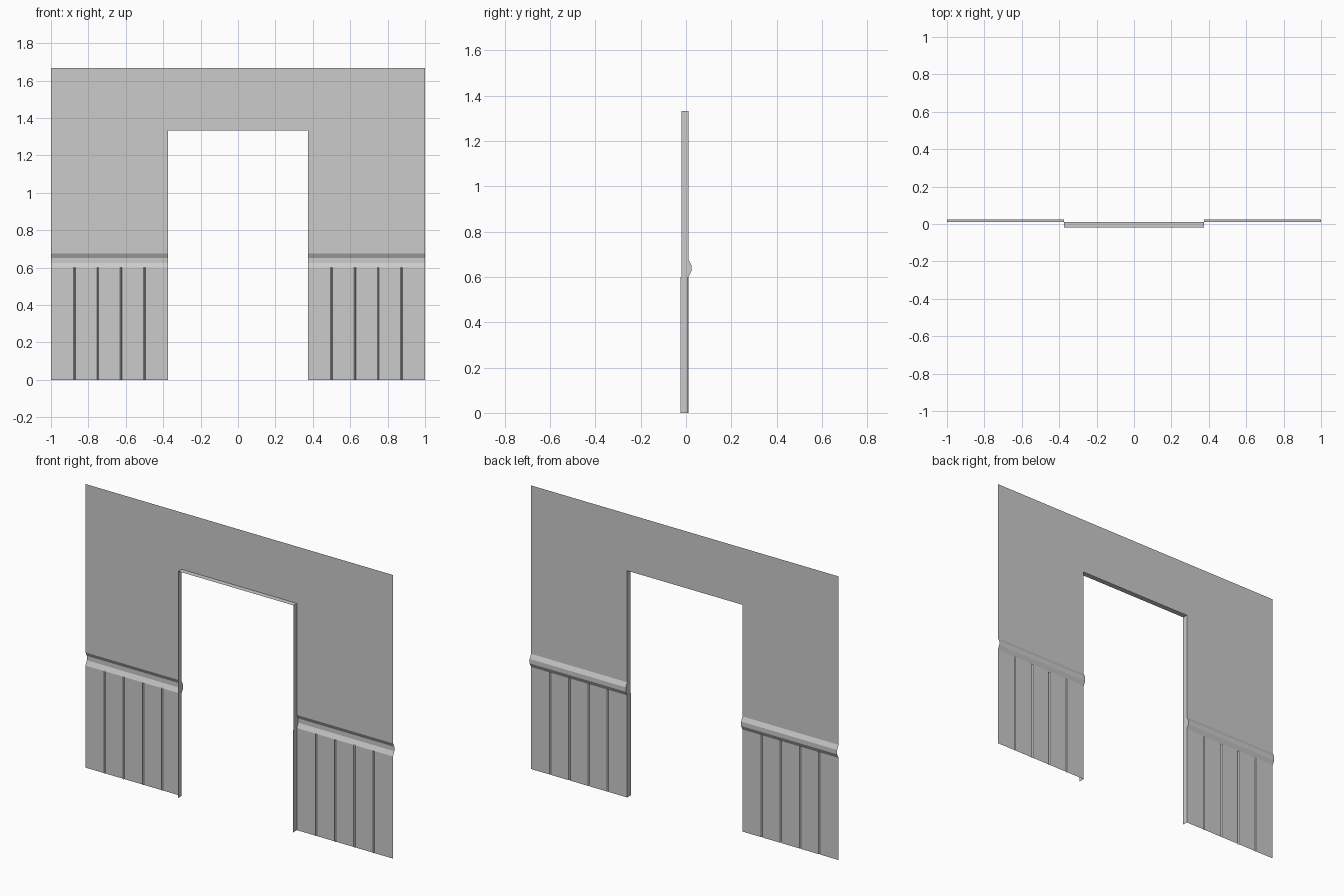
import bpy

if "Cube" in bpy.data.objects:
    bpy.data.objects.remove(bpy.data.objects["Cube"])

WALL_Y = 0.011      # plane of the wall face
BACK_Y = -0.020     # depth of the opening's return
DADO_Y = -0.024     # slightly deeper return beside the panelling
RAIL_Y = 0.024      # outermost rail face
X_IN, X_OUT = 0.375, 1.0
Z_DADO, Z_RAIL, Z_OPEN, Z_TOP = 0.60, 0.677, 1.333, 1.667


def make_object(name, verts, faces):
    """Flat-shaded open surface, mirrored across x = 0."""
    mesh = bpy.data.meshes.new(name)
    mesh.from_pydata(verts, [], faces)
    mesh.update()
    obj = bpy.data.objects.new(name, mesh)
    bpy.context.collection.objects.link(obj)
    mod = obj.modifiers.new("Mirror", 'MIRROR')
    mod.use_axis[0] = True
    mod.use_clip = True
    return obj


def strip(name, start, end):
    """Skin between two matching rows of points."""
    n = len(start)
    faces = [(i, i + 1, n + i + 1, n + i) for i in range(n - 1)]
    return make_object(name, start + end, faces)


# Plain wall above the rail, wrapping over the opening
wall = [(0, Z_OPEN), (0, Z_TOP), (X_OUT, Z_TOP), (X_OUT, Z_OPEN),
        (X_OUT, Z_RAIL), (X_IN, Z_RAIL), (X_IN, Z_OPEN)]
make_object("upper_wall", [(x, WALL_Y, z) for x, z in wall],
            [(0, 1, 2, 3, 6), (6, 3, 4, 5)])

# Chair rail with a bevelled profile
rail = [(WALL_Y, Z_RAIL), (RAIL_Y, 0.652), (RAIL_Y, 0.626), (WALL_Y, Z_DADO)]
strip("chair_rail", [(X_IN, y, z) for y, z in rail],
      [(X_OUT, y, z) for y, z in rail])

# Panelling with V grooves between the boards
half, depth = 0.005, 0.006
boards = [(X_IN, WALL_Y)]
grooves = [0.5, 0.625, 0.75, 0.875]
for x in grooves:
    boards += [(x - half, WALL_Y), (x, WALL_Y - depth), (x + half, WALL_Y)]
boards.append((X_OUT, WALL_Y))
strip("panelling", [(x, y, Z_DADO) for x, y in boards],
      [(x, y, 0) for x, y in boards])

# Return of the opening: side jambs follow the rail profile
jamb = [(BACK_Y, Z_OPEN), (WALL_Y, Z_OPEN)] + rail + [(BACK_Y, Z_DADO)]
make_object("opening_jamb", [(X_IN, y, z) for y, z in jamb],
            [tuple(range(len(jamb)))])
low = [(DADO_Y, Z_DADO), (WALL_Y, Z_DADO), (WALL_Y, 0), (DADO_Y, 0)]
make_object("lower_jamb", [(X_IN, y, z) for y, z in low], [(0, 1, 2, 3)])

# Underside of the opening
strip("opening_soffit", [(0, BACK_Y, Z_OPEN), (0, WALL_Y, Z_OPEN)],
      [(X_IN, BACK_Y, Z_OPEN), (X_IN, WALL_Y, Z_OPEN)])
